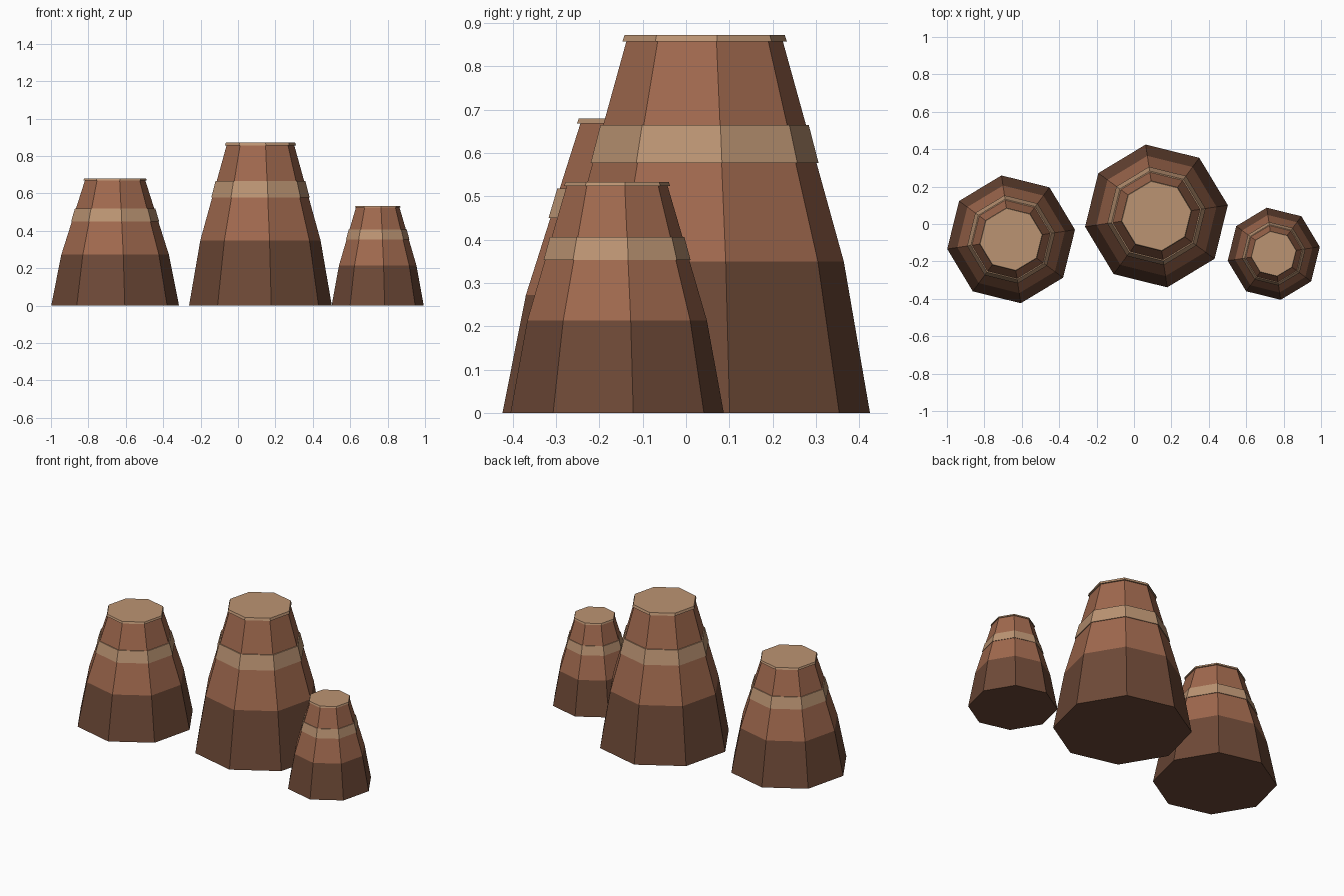
import bpy
import math

default = bpy.data.objects.get("Cube")
if default:
    bpy.data.objects.remove(default, do_unlink=True)


def make_material(name, rgb):
    mat = bpy.data.materials.new(name)
    mat.use_nodes = True
    color = (*rgb, 1.0)
    mat.diffuse_color = color
    mat.node_tree.nodes["Principled BSDF"].inputs["Base Color"].default_value = color
    return mat


DARK = make_material("dark_brown_rock", (0.156, 0.067, 0.038))
RED = make_material("red_brown_rock", (0.352, 0.141, 0.076))
TAN = make_material("tan_rock", (0.500, 0.296, 0.171))

# Layers of the tallest mesa: name, bottom z, top z, bottom radius, top radius, material
LAYERS = [
    ("foot", 0.0, 0.349, 0.386, 0.325, DARK),
    ("wall", 0.349, 0.860, 0.325, 0.182, RED),
    ("band", 0.577, 0.665, 0.266, 0.243, TAN),
    ("cap", 0.857, 0.872, 0.192, 0.187, TAN),
]
TURN = math.radians(8.6)


def frustum(name, x, y, z0, z1, r0, r1, mat):
    """Eight-sided tapered block with a corner turned slightly off the x axis."""
    sides = 8
    verts = []
    for z, r in ((z0, r0), (z1, r1)):
        for i in range(sides):
            a = TURN + math.tau * i / sides
            verts.append((x + r * math.cos(a), y + r * math.sin(a), z))
    faces = [(i, (i + 1) % sides, (i + 1) % sides + sides, i + sides)
             for i in range(sides)]
    faces.append(tuple(reversed(range(sides))))
    faces.append(tuple(range(sides, 2 * sides)))
    mesh = bpy.data.meshes.new(name)
    mesh.from_pydata(verts, [], faces)
    mesh.materials.append(mat)
    obj = bpy.data.objects.new(name, mesh)
    bpy.context.collection.objects.link(obj)
    return obj


def mesa(prefix, x, y, width, height):
    """Stack all rock layers, scaled in width and height."""
    for part, z0, z1, r0, r1, mat in LAYERS:
        frustum(f"{prefix}_mesa_{part}", x, y, z0 * height, z1 * height,
                r0 * width, r1 * width, mat)


# Three mesas of different size
mesa("tall", 0.12, 0.043, 1.0, 1.0)
mesa("medium", -0.657, -0.082, 0.895, 0.779)
mesa("small", 0.747, -0.159, 0.645, 0.611)
